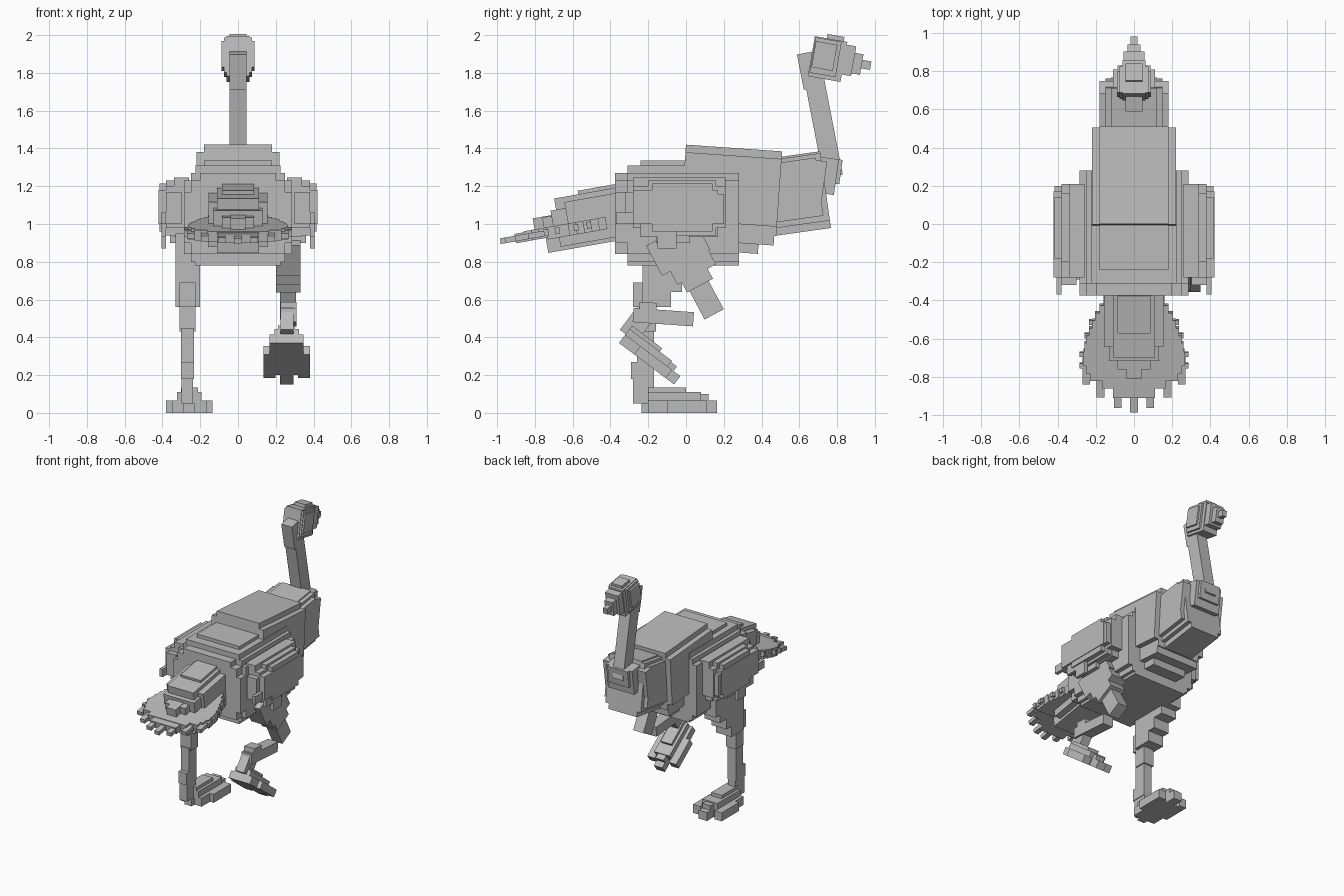
import bpy, bmesh, math
from mathutils import Matrix, Vector

grey = bpy.data.materials.new("plumage grey")
grey.diffuse_color = (0.5, 0.5, 0.5, 1)


def part(name, boxes, pivot=(0, 0), angle=0, cx=0):
    """One object from boxes (x0, x1, y0, y1, z0, z1), tilted about x at the (y, z) pivot."""
    bm = bmesh.new()
    for x0, x1, y0, y1, z0, z1 in boxes:
        m = Matrix.Translation(((x0 + x1) / 2, (y0 + y1) / 2, (z0 + z1) / 2))
        m = m @ Matrix.Diagonal((abs(x1 - x0), abs(y1 - y0), abs(z1 - z0), 1))
        bmesh.ops.create_cube(bm, size=1, matrix=m)
    me = bpy.data.meshes.new(name)
    bm.to_mesh(me)
    bm.free()
    me.materials.append(grey)
    ob = bpy.data.objects.new(name, me)
    bpy.context.collection.objects.link(ob)
    ob.location = Vector((cx, pivot[0], pivot[1]))
    ob.rotation_euler.x = math.radians(angle)
    return ob


def sym(*rows):
    """Rows (half_width, y0, y1, z0, z1) centred on x."""
    return [(-h, h, *r) for h, *r in rows]


# Body
part("rump", sym(
    (0.285, -0.31, 0.28, 0.84, 1.23), (0.25, -0.375, 0.28, 0.84, 1.23),
    (0.285, -0.375, 0.28, 0.90, 1.17), (0.25, -0.31, 0.28, 0.80, 1.27),
    (0.20, -0.375, 0.27, 0.84, 1.27), (0.225, -0.31, 0.28, 0.78, 1.31),
    (0.18, -0.24, 0.1, 0.9, 1.335)))
part("back", sym(
    (0.18, 0, 0.51, -0.45, 0), (0.22, 0, 0.51, -0.40, -0.04),
    (0.18, 0.2, 0.50, -0.50, -0.3), (0.14, 0.2, 0.42, -0.55, -0.3)),
    (0, 1.42), -4)
part("chest", sym(
    (0.18, -0.02, 0.25, 0.07, 0.38), (0.15, -0.02, 0.28, 0.04, 0.40),
    (0.12, -0.02, 0.28, 0, 0.41)), (0.49, 0.94), 8)
part("breast", sym(
    (0.18, -0.1, 0.0, -0.25, -0.02), (0.11, -0.1, 0.06, -0.19, 0),
    (0.085, -0.1, 0.08, -0.13, 0.0)), (0.75, 1.35), -8)

# Neck and head
part("neck", sym((0.045, -0.052, 0.052, -0.1, 0.42),
                 (0.045, -0.065, 0.05, 0.38, 0.57)), (0.76, 1.35), 11)
part("head", sym(
    (0.088, -0.005, 0.11, 0.05, 0.19), (0.075, -0.01, 0.13, 0.02, 0.21),
    (0.06, -0.015, 0.16, 0, 0.215), (0.045, 0.05, 0.14, 0.1, 0.238),
    (0.055, 0.1, 0.21, 0.04, 0.20)), (0.66, 1.78), -10)
part("beak", sym((0.035, 0.18, 0.255, 0.055, 0.165),
                 (0.018, 0.2, 0.303, 0.09, 0.135)), (0.66, 1.78), -10)

# Tail: stepped mound over a feather fan
part("tail_mound", sym(
    (0.085, -0.16, 0.04, 0.1, 0.207), (0.11, -0.29, 0.04, 0.0, 0.188),
    (0.155, -0.24, 0.04, -0.02, 0.16), (0.13, -0.32, 0.04, 0.0, 0.128),
    (0.085, -0.37, 0.0, 0.0, 0.10), (0.04, -0.42, 0.0, 0.0, 0.104),
    (0.16, -0.3, 0.04, -0.07, 0.02), (0.11, -0.37, 0.04, -0.09, 0.0)),
    (-0.38, 1.0), 10)
fan = []
widths = [0.16, 0.18, 0.205, 0.22, 0.235, 0.25, 0.26, 0.265, 0.265, 0.25, 0.23]
for i, w in enumerate(widths):
    y = -i * 0.04
    fan.append((w, y - 0.04, y, -0.02 if i < 9 else -0.01, 0.045))
fan += [(0.165, -0.48, -0.4, -0.01, 0.045), (0.11, -0.53, -0.4, -0.01, 0.04)]
fan = sym(*fan)
# Feather tips (x, end)
for x, end in [(0.0, 0.61), (0.085, 0.585), (0.175, 0.53), (0.25, 0.46)]:
    for s in {1, -1} if x else {1}:
        fan.append((s * x - 0.02, s * x + 0.02, -end, -0.3, 0.0, 0.03))
for x, y in [(0.285, 0.29), (0.285, 0.35), (0.26, 0.19), (0.235, 0.12)]:
    fan.append((-x, x, -y - 0.025, -y, 0.0, 0.035))
part("tail_fan", fan, (-0.38, 1.0), 10)

# Wings
wing = [
    (0.26, 0.34, -0.28, 0.21, 0.99, 1.245), (0.26, 0.34, -0.20, 0.17, 0.93, 1.1),
    (0.27, 0.38, -0.28, 0.21, 0.98, 1.20), (0.27, 0.38, -0.20, 0.16, 0.94, 1.23),
    (0.27, 0.42, -0.28, 0.17, 1.00, 1.18), (0.27, 0.415, -0.18, 0.20, 1.00, 1.16),
    (0.27, 0.415, -0.18, 0.14, 0.96, 1.215), (0.27, 0.36, -0.16, 0.02, 0.90, 1.0),
    # trailing feathers
    (0.38, 0.405, -0.37, -0.2, 1.00, 1.06), (0.30, 0.38, -0.32, -0.2, 1.0, 1.17),
    (0.38, 0.405, -0.24, -0.05, 0.93, 1.02), (0.38, 0.405, -0.15, -0.05, 0.87, 1.0)]
for side, s in (("left", -1), ("right", 1)):
    part(side + "_wing", [(s * a, s * b, *r) for a, b, *r in wing])

# Standing left leg
part("left_thigh", sym(
    (0.065, -0.23, 0.11, 0.78, 0.95), (0.065, -0.23, 0.06, 0.72, 0.95),
    (0.065, -0.23, -0.02, 0.64, 0.8), (0.065, -0.23, -0.08, 0.56, 0.8)), cx=-0.265)
part("left_shank", sym(
    (0.043, -0.28, -0.13, 0.56, 0.69), (0.043, -0.25, -0.16, 0.43, 0.69),
    (0.035, -0.26, -0.17, 0.27, 0.45), (0.035, -0.29, -0.17, 0.18, 0.27),
    (0.03, -0.28, -0.17, 0.05, 0.2)), cx=-0.268)

foot = [
    (-0.065, 0.065, -0.2, 0.08, 0.0, 0.11), (-0.045, 0.045, -0.2, 0.0, 0.0, 0.135),
    (-0.035, 0.035, -0.2, 0.165, 0.0, 0.065), (-0.035, 0.035, -0.1, 0.12, 0.0, 0.10),
    (-0.09, 0.09, -0.2, 0.0, 0.0, 0.065)]
for s in (-1, 1):  # outer toes
    foot += [(s * 0.06, s * 0.122, -0.1, 0.11, 0.0, 0.065)]
part("left_foot", foot + [(-0.03, 0.03, -0.235, -0.1, 0, 0.05)], cx=-0.258)

# Raised right leg: thigh forward, shank back, foot hanging
part("right_thigh", sym(
    (0.065, -0.14, 0.15, -0.10, 0.08), (0.065, -0.09, 0.14, -0.18, 0.0),
    (0.065, -0.065, 0.09, -0.24, 0.0), (0.043, -0.05, 0.065, -0.41, -0.15)),
    (-0.05, 0.88), 28, 0.265)
part("right_shank", sym(
    (0.043, -0.15, 0.17, -0.04, 0.035), (0.043, -0.12, -0.03, -0.04, 0.07)),
    (-0.13, 0.51), -4, 0.267)
part("right_ankle", sym((0.035, -0.06, 0.05, -0.07, 0.08)), (-0.26, 0.46), -37, 0.26)
part("right_foot", [(a, b, c, d, e * 0.85, f * 0.85) for a, b, c, d, e, f in foot],
     (-0.195, 0.25), -37, 0.258)
